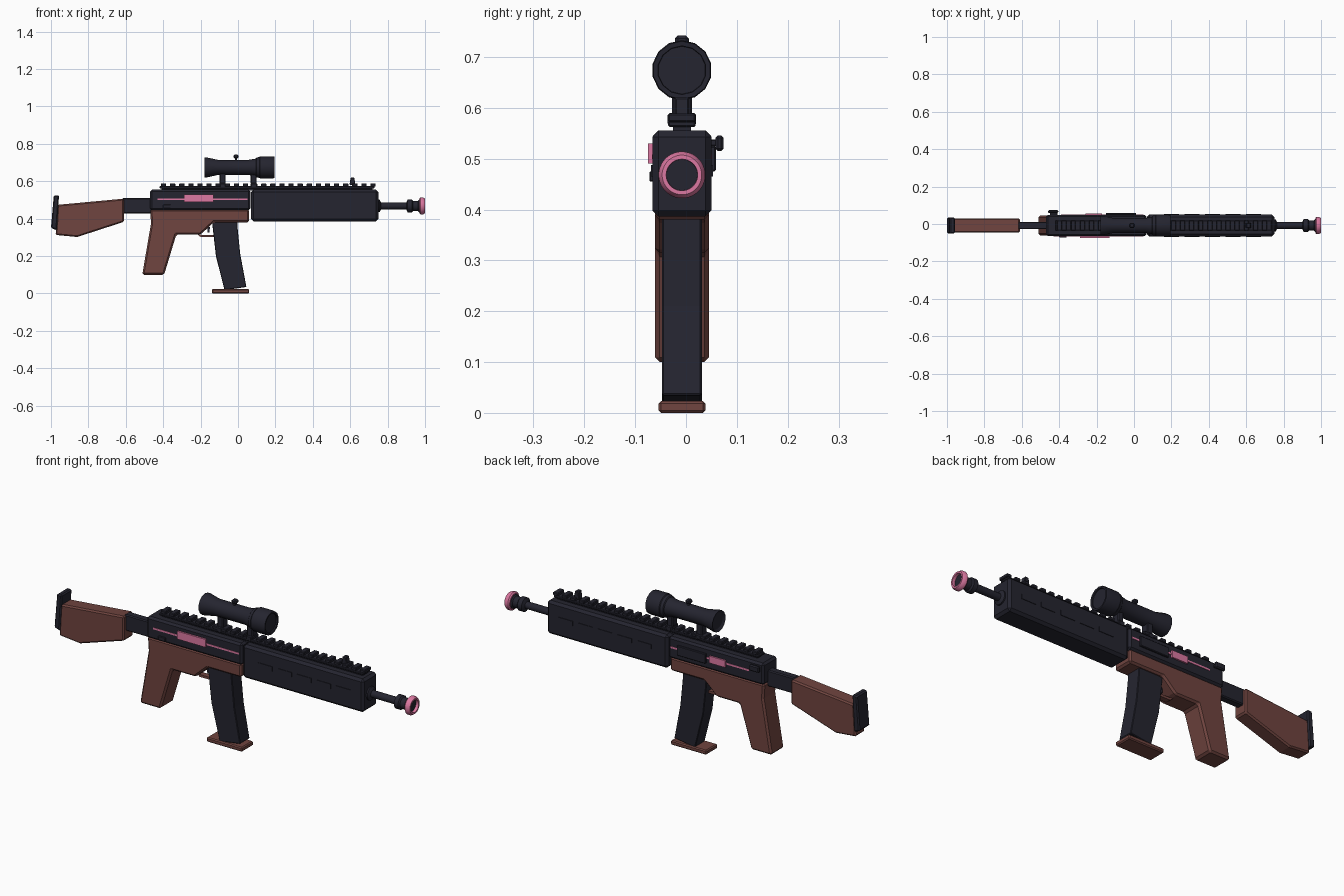
import bpy, bmesh, math

cube = bpy.data.objects.get("Cube")
if cube:
    bpy.data.objects.remove(cube, do_unlink=True)

YC = -0.008      # centre plane of the body
AXIS = 0.468     # barrel height
SCOPE = 0.674    # scope height


def material(name, rgb):
    m = bpy.data.materials.new(name)
    m.use_nodes = True
    m.diffuse_color = (*rgb, 1)
    m.node_tree.nodes["Principled BSDF"].inputs["Base Color"].default_value = (*rgb, 1)
    return m


BLACK = material("blue_black", (0.018, 0.018, 0.029))
BROWN = material("brown", (0.16, 0.058, 0.05))
PINK = material("pink", (0.72, 0.19, 0.36))


def finish(name, bm, mat, bevel=0):
    bmesh.ops.recalc_face_normals(bm, faces=bm.faces)
    me = bpy.data.meshes.new(name)
    bm.to_mesh(me)
    bm.free()
    me.materials.append(mat)
    ob = bpy.data.objects.new(name, me)
    bpy.context.collection.objects.link(ob)
    if bevel:
        mod = ob.modifiers.new("edge", "BEVEL")
        mod.width = bevel
        mod.segments = 1
        mod.angle_limit = math.radians(30)
    return ob


def prism(name, pts, half, mat, bevel=0, yc=YC):
    """Side outline (x, z) given thickness along y."""
    bm = bmesh.new()
    face = bm.faces.new([bm.verts.new((x, yc - half, z)) for x, z in pts])
    out = bmesh.ops.extrude_face_region(bm, geom=[face])
    for v in out["geom"]:
        if isinstance(v, bmesh.types.BMVert):
            v.co.y = yc + half
    return finish(name, bm, mat, bevel)


def box(name, x0, x1, z0, z1, half, mat, bevel=0, yc=YC):
    return prism(name, [(x0, z0), (x1, z0), (x1, z1), (x0, z1)], half, mat, bevel, yc)


def lathe(name, profile, z, mat, sides=16, closed=False):
    """Turn an (x, radius) profile around a lengthwise axis."""
    bm = bmesh.new()
    rings = []
    for x, r in profile:
        ring = []
        for i in range(sides):
            a = math.tau * (i + 0.5) / sides
            ring.append(bm.verts.new((x, YC + r * math.cos(a), z + r * math.sin(a))))
        rings.append(ring)
    pairs = list(zip(rings, rings[1:]))
    if closed:
        pairs.append((rings[-1], rings[0]))
    for a, b in pairs:
        for i in range(sides):
            j = (i + 1) % sides
            bm.faces.new((a[i], a[j], b[j], b[i])).smooth = True
    if not closed:
        bm.faces.new(rings[0])
        bm.faces.new(rings[-1])
    bm.normal_update()
    bmesh.ops.recalc_face_normals(bm, faces=bm.faces)
    for e in bm.edges:
        e.smooth = e.calc_face_angle(0) < math.radians(35)
    return finish(name, bm, mat)


# Stock
prism("butt_pad", [(-1, 0.35), (-0.968, 0.338), (-0.957, 0.525), (-0.985, 0.525)],
      0.043, BLACK, 0.006)
prism("stock", [(-0.975, 0.313), (-0.86, 0.302), (-0.61, 0.383), (-0.61, 0.507), (-0.965, 0.474)],
      0.038, BROWN, 0.007)
box("stock_tube", -0.62, -0.46, 0.428, 0.51, 0.02, BLACK, 0.005)

# Receiver and grip
box("upper_receiver", -0.47, 0.066, 0.445, 0.555, 0.057, BLACK, 0.01)
prism("lower_receiver_grip",
      [(-0.47, 0.45), (-0.465, 0.375), (-0.512, 0.1), (-0.395, 0.1), (-0.33, 0.315),
       (-0.2, 0.315), (-0.13, 0.38), (0.06, 0.38), (0.06, 0.45)], 0.053, BROWN, 0.009)
prism("trigger_guard", [(-0.22, 0.318), (-0.2, 0.302), (-0.12, 0.302), (-0.12, 0.314), (-0.195, 0.314)],
      0.014, BROWN)
prism("trigger", [(-0.165, 0.355), (-0.15, 0.355), (-0.153, 0.327), (-0.163, 0.327)], 0.006, BLACK)

# Magazine
prism("magazine", [(-0.137, 0.39), (-0.135, 0.35), (-0.118, 0.2), (-0.072, 0.018),
                   (0.045, 0.035), (0.012, 0.21), (-0.002, 0.35), (-0.004, 0.39)],
      0.039, BLACK, 0.003)
box("magazine_base", -0.14, 0.06, 0, 0.023, 0.046, BROWN, 0.005)

# Handguard with shallow side panels
box("handguard", 0.07, 0.75, 0.386, 0.555, 0.058, BLACK, 0.012)
for side in (-1, 1):
    for i in range(5):
        x = 0.16 + i * 0.11
        box("handguard_panel", x, x + 0.08, 0.465, 0.488, 0.002, BLACK, 0, YC + side * 0.059)

# Barrel and muzzle
lathe("barrel_collar", [(0.745, 0.034), (0.757, 0.034), (0.764, 0.02)], AXIS, BLACK)
lathe("barrel", [(0.74, 0.018), (0.91, 0.018)], AXIS, BLACK)
lathe("muzzle", [(0.9, 0.018), (0.907, 0.035), (0.93, 0.035), (0.936, 0.028),
                 (0.962, 0.028), (0.968, 0.035), (0.985, 0.034)], AXIS, BLACK, 24)
lathe("muzzle_ring", [(0.97, 0.03), (0.97, 0.04), (0.976, 0.046), (0.989, 0.046),
                      (1.0, 0.039), (1.0, 0.031)], AXIS, PINK, 32, True)

# Top rail
box("rail_foot", -0.41, 0.72, 0.55, 0.566, 0.018, BLACK)
box("rail", -0.42, 0.73, 0.562, 0.574, 0.027, BLACK, 0.003)
for i in range(24):
    x = -0.412 + i * 0.0487
    box("rail_tooth", x, x + 0.028, 0.572, 0.589, 0.027, BLACK, 0.003)
prism("front_sight", [(0.596, 0.58), (0.628, 0.58), (0.622, 0.62), (0.602, 0.62)],
      0.014, BLACK, 0.003)

# Scope
lathe("scope", [(-0.172, 0.04), (-0.18, 0.053), (-0.165, 0.053), (-0.11, 0.041), (0.06, 0.041),
                (0.11, 0.05), (0.118, 0.059), (0.185, 0.059), (0.195, 0.057),
                (0.194, 0.048), (0.188, 0.047)], SCOPE, BLACK, 14)
lathe("scope_ring", [(0.095, 0.046), (0.1, 0.053), (0.114, 0.056)], SCOPE, BLACK, 14)
for x in (-0.082, 0.084):
    box("scope_mount", x - 0.016, x + 0.016, 0.585, 0.645, 0.02, BLACK, 0.004)
    box("scope_clamp", x - 0.016, x + 0.016, 0.565, 0.59, 0.028, BLACK, 0.004)
box("scope_knob_stem", -0.017, -0.005, 0.71, 0.732, 0.008, BLACK)
box("scope_knob", -0.024, 0.002, 0.722, 0.742, 0.014, BLACK, 0.006)

# Right side trim
front = YC - 0.057
box("right_stripe", -0.43, 0.052, 0.499, 0.508, 0.002, PINK, 0, front)
box("right_plate", -0.29, -0.13, 0.49, 0.53, 0.0045, PINK, 0, front - 0.005)
box("right_selector", -0.4, -0.36, 0.455, 0.475, 0.004, BLACK, 0.002, front - 0.003)

# Left side trim, port cover and charging handle
back = YC + 0.057
box("left_stripe", -0.39, 0.052, 0.499, 0.508, 0.002, PINK, 0, back)
box("left_plate", -0.26, -0.17, 0.485, 0.52, 0.004, PINK, 0, back + 0.004)
box("port_cover", -0.15, 0.012, 0.475, 0.525, 0.006, BLACK, 0.003, back + 0.004)
box("charging_handle", -0.45, -0.41, 0.525, 0.538, 0.012, BLACK, 0.002, back + 0.004)
box("charging_knob", -0.46, -0.405, 0.515, 0.546, 0.008, BLACK, 0.005, back + 0.017)
